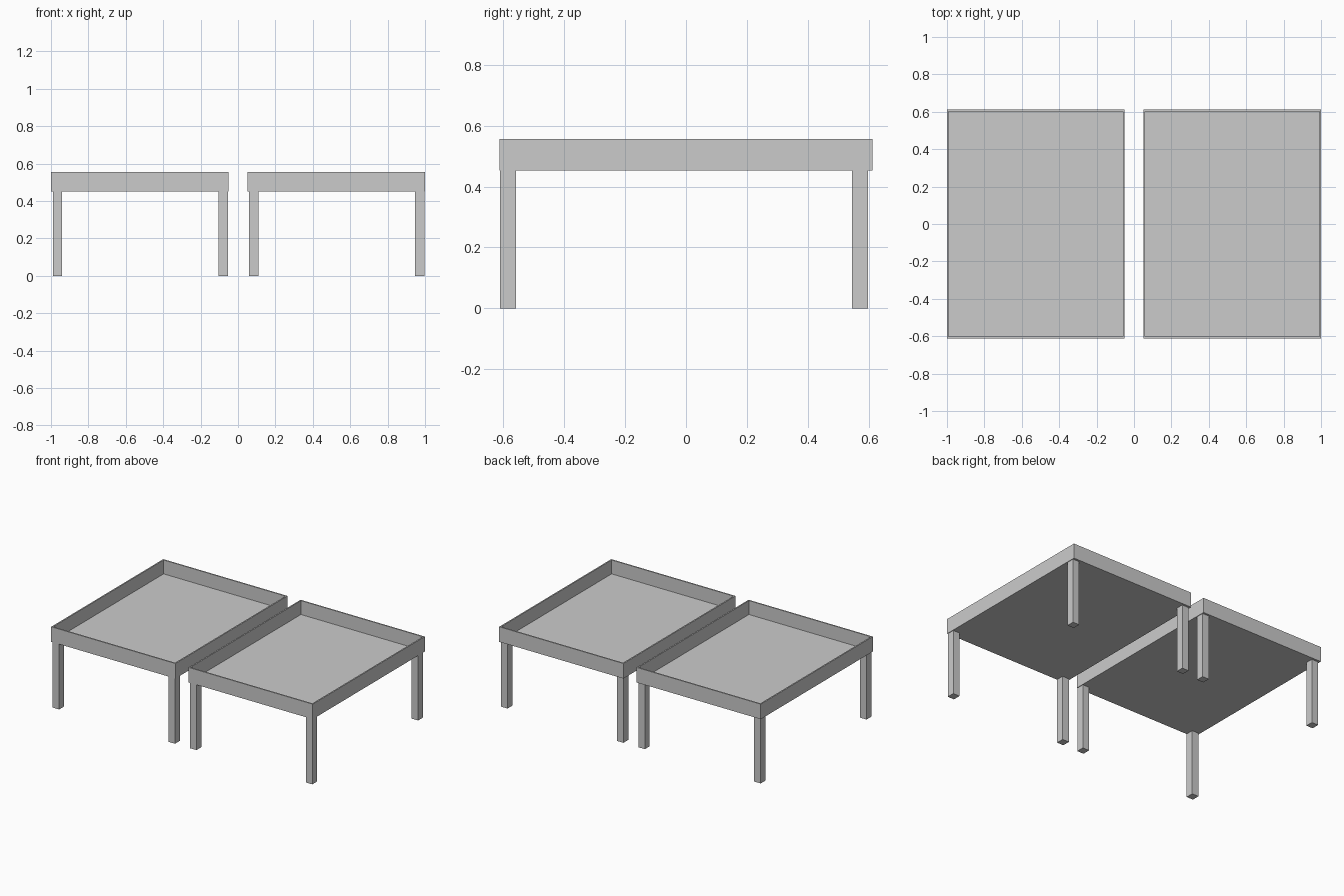
import bpy, bmesh

if "Cube" in bpy.data.objects:
    bpy.data.objects.remove(bpy.data.objects["Cube"])

Z0, Z1, T = 0.452, 0.556, 0.013   # tray bottom, tray top, rim thickness
Y = 0.612


def box(name, x0, x1, y0, y1, z0, z1):
    bm = bmesh.new()
    bmesh.ops.create_cube(bm, size=1)
    for v in bm.verts:
        v.co = (x1 if v.co.x > 0 else x0, y1 if v.co.y > 0 else y0, z1 if v.co.z > 0 else z0)
    return finish(bm, name)


def finish(bm, name):
    me = bpy.data.meshes.new(name)
    bm.to_mesh(me)
    bm.free()
    ob = bpy.data.objects.new(name, me)
    bpy.context.collection.objects.link(ob)
    return ob


def tray(name, x0, x1):
    # block with its top inset and pushed down to leave a thin mitred rim
    bm = bmesh.new()
    bmesh.ops.create_cube(bm, size=1)
    for v in bm.verts:
        v.co = (x1 if v.co.x > 0 else x0, Y if v.co.y > 0 else -Y, Z1 if v.co.z > 0 else Z0)
    bm.normal_update()
    top = max(bm.faces, key=lambda f: f.calc_center_median().z)
    bmesh.ops.inset_region(bm, faces=[top], thickness=T)
    inner = bmesh.ops.extrude_discrete_faces(bm, faces=[top])["faces"][0]
    for v in inner.verts:
        v.co.z = Z0 + 0.008
    return finish(bm, name)


# two identical trays side by side, each on four legs
for side, x in (("left", -1.0), ("right", 0.05)):
    tray(side + "_tray", x, x + 0.95)
    for end, y in (("front", -0.611), ("back", 0.545)):
        for pos, dx in (("outer", 0.010), ("inner", 0.896)):
            box(f"{side}_{end}_{pos}_leg", x + dx, x + dx + 0.05, y, y + 0.053, 0, Z0)
